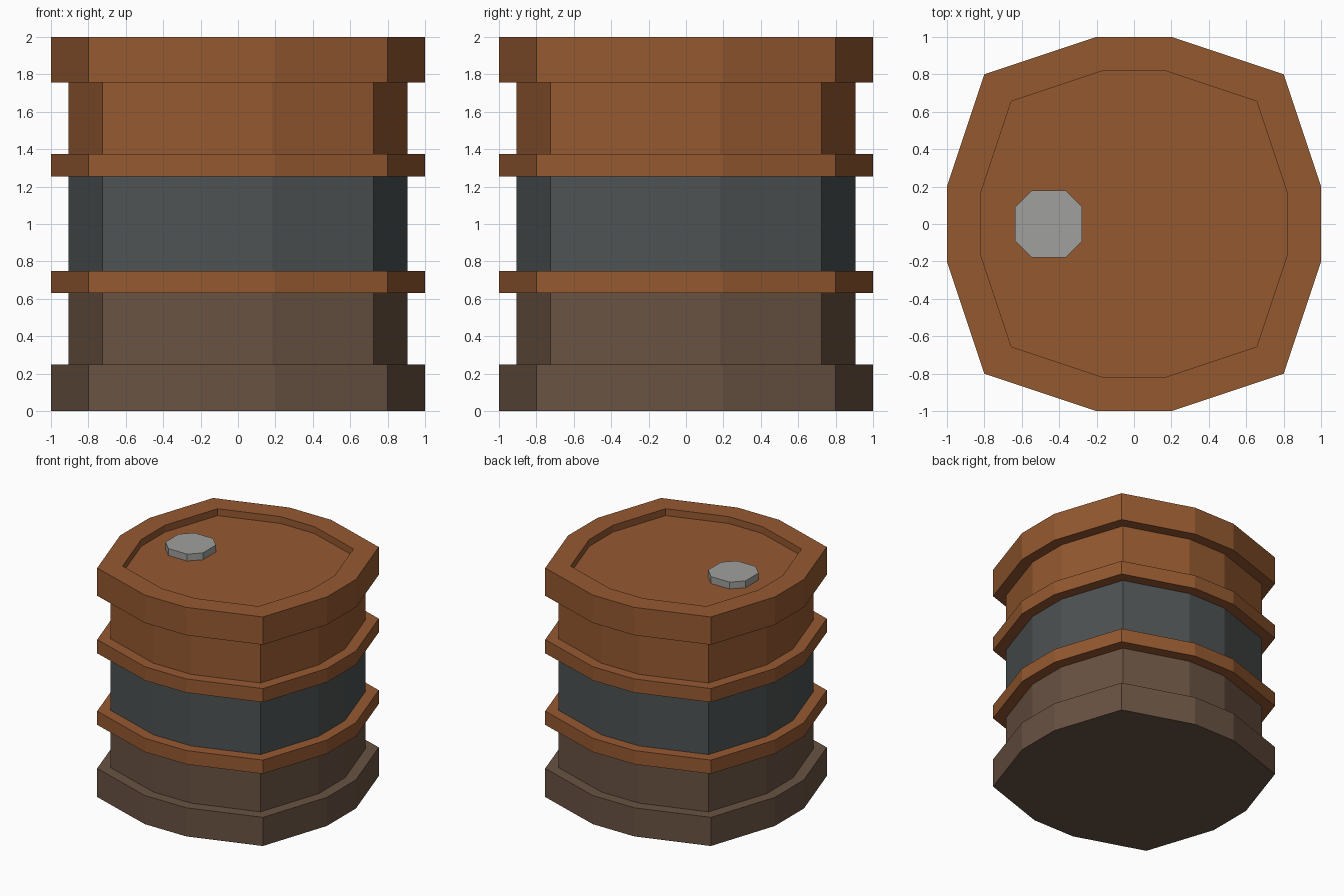
import bpy, bmesh

if "Cube" in bpy.data.objects:
    bpy.data.objects.remove(bpy.data.objects["Cube"])


def material(name, rgb):
    m = bpy.data.materials.new(name)
    m.diffuse_color = (*rgb, 1)
    m.use_nodes = True
    m.node_tree.nodes["Principled BSDF"].inputs["Base Color"].default_value = m.diffuse_color
    return m


RUST = material("rust_orange", (0.30, 0.10, 0.03))
BAND = material("dark_grey", (0.075, 0.085, 0.085))
BROWN = material("dark_brown", (0.14, 0.085, 0.055))
METAL = material("cap_grey", (0.35, 0.35, 0.34))


def outline(points):
    """Turn one quarter of an outline into the full loop."""
    loop = []
    for _ in range(4):
        loop += points
        points = [(-y, x) for x, y in points]
    return loop


def stack(name, loop, levels, mats, center=(0, 0)):
    """Skin scaled copies of a loop; levels are (scale, z, material index below)."""
    bm = bmesh.new()
    rings = [[bm.verts.new((x * s + center[0], y * s + center[1], z)) for x, y in loop]
             for s, z, _ in levels]
    n = len(loop)
    for lower, upper, level in zip(rings, rings[1:], levels[1:]):
        for i in range(n):
            j = (i + 1) % n
            bm.faces.new((lower[i], lower[j], upper[j], upper[i])).material_index = level[2]
    bm.faces.new(rings[0][::-1]).material_index = levels[0][2]
    bm.faces.new(rings[-1]).material_index = levels[-1][2]
    bm.normal_update()
    mesh = bpy.data.meshes.new(name)
    bm.to_mesh(mesh)
    bm.free()
    for m in mats:
        mesh.materials.append(m)
    obj = bpy.data.objects.new(name, mesh)
    bpy.context.collection.objects.link(obj)
    return obj


# Twelve-sided drum: foot, lower wall, hoop, painted band, hoop, upper wall, recessed rim
W, N, R = 1.0, 0.907, 0.82
stack("drum", outline([(1, 0.2), (0.8, 0.8), (0.2, 1)]), [
    (W, 0, 2), (W, 0.25, 2), (N, 0.25, 2),
    (N, 0.63, 2), (W, 0.63, 0), (W, 0.75, 0), (N, 0.75, 0),
    (N, 1.255, 1), (W, 1.255, 0), (W, 1.375, 0), (N, 1.375, 0),
    (N, 1.757, 0), (W, 1.757, 0), (W, 2, 0),
    (R, 2, 0), (R, 1.94, 0),
], [RUST, BAND, BROWN])

# Octagonal filler cap on the recessed lid
stack("filler_cap", outline([(0.18, 0.09), (0.09, 0.18)]),
      [(1, 1.94, 0), (1, 2.0, 0)], [METAL], center=(-0.457, 0))
